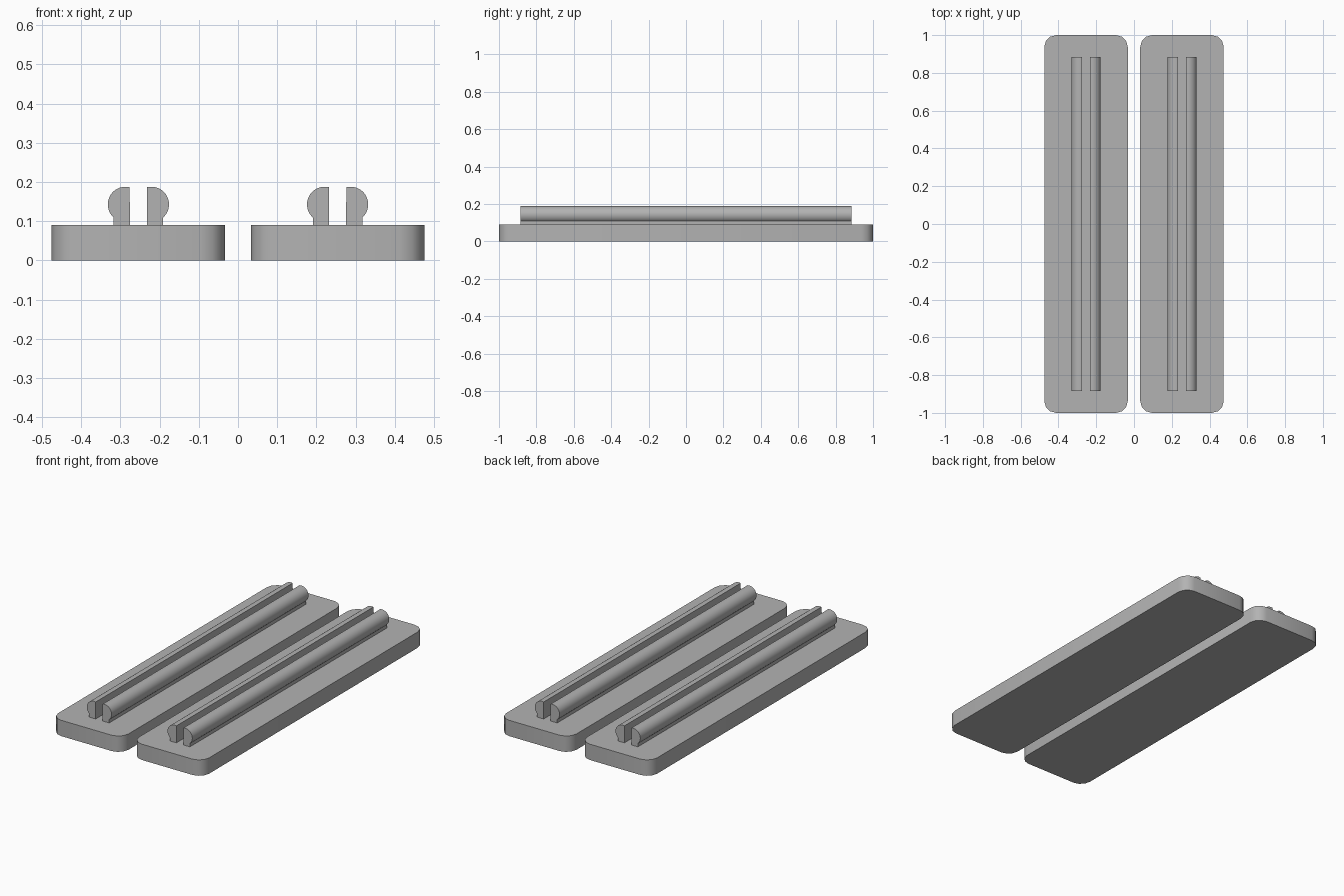
import bpy
from math import cos, sin, radians

cube = bpy.data.objects.get("Cube")
if cube:
    bpy.data.objects.remove(cube, do_unlink=True)

grey = bpy.data.materials.new("plain grey")
grey.use_nodes = True
grey.diffuse_color = (0.45, 0.45, 0.45, 1)
grey.node_tree.nodes["Principled BSDF"].inputs["Base Color"].default_value = (0.45, 0.45, 0.45, 1)

PLATE_X, HALF_WIDTH, HALF_LENGTH, THICK = 0.254, 0.221, 1.0, 0.09
RAIL_END, BULB_R, BULB_X, BULB_Z = 0.885, 0.045, 0.033, 0.143
STEM_IN, STEM_OUT = 0.022, 0.063


def prism(name, lower, upper):
    """Solid between two matching outlines."""
    n = len(lower)
    faces = [tuple(reversed(range(n))), tuple(range(n, 2 * n))]
    faces += [(i, (i + 1) % n, n + (i + 1) % n, n + i) for i in range(n)]
    mesh = bpy.data.meshes.new(name)
    mesh.from_pydata(lower + upper, [], faces)
    mesh.materials.append(grey)
    obj = bpy.data.objects.new(name, mesh)
    bpy.context.collection.objects.link(obj)
    bpy.ops.object.select_all(action='DESELECT')
    obj.select_set(True)
    bpy.context.view_layer.objects.active = obj
    bpy.ops.object.mode_set(mode='EDIT')
    bpy.ops.mesh.select_all(action='SELECT')
    bpy.ops.mesh.normals_make_consistent(inside=False)
    bpy.ops.object.mode_set(mode='OBJECT')
    bpy.ops.object.shade_smooth_by_angle(angle=radians(32))
    return obj


def plate_outline(radius=0.063, steps=3):
    """Rectangle with rounded corners."""
    points = []
    for quarter, (sx, sy) in enumerate([(1, 1), (-1, 1), (-1, -1), (1, -1)]):
        for i in range(steps + 1):
            a = radians(90 * (quarter + i / steps))
            points.append((sx * (HALF_WIDTH - radius) + radius * cos(a),
                           sy * (HALF_LENGTH - radius) + radius * sin(a)))
    return points


def rail_profile(steps=20):
    """Stem with a bulb whose inner side is cut flat."""
    start, end = radians(-48), radians(104)
    arc = [start + (end - start) * i / steps for i in range(steps + 1)]
    bulb = [(BULB_X + BULB_R * cos(a), BULB_Z + BULB_R * sin(a)) for a in arc]
    return [(STEM_IN, THICK), (STEM_OUT, THICK)] + bulb


for side, sign in (("left", 1), ("right", -1)):
    cx = sign * PLATE_X
    outline = plate_outline()
    prism(side + "_base_plate",
          [(cx + x, y, 0) for x, y in outline],
          [(cx + x, y, THICK) for x, y in outline])
    # Pair of mirrored rails on each plate
    for place, flip in (("outer", sign), ("inner", -sign)):
        section = rail_profile()
        prism(f"{side}_{place}_rail",
              [(cx + flip * x, -RAIL_END, z) for x, z in section],
              [(cx + flip * x, RAIL_END, z) for x, z in section])
